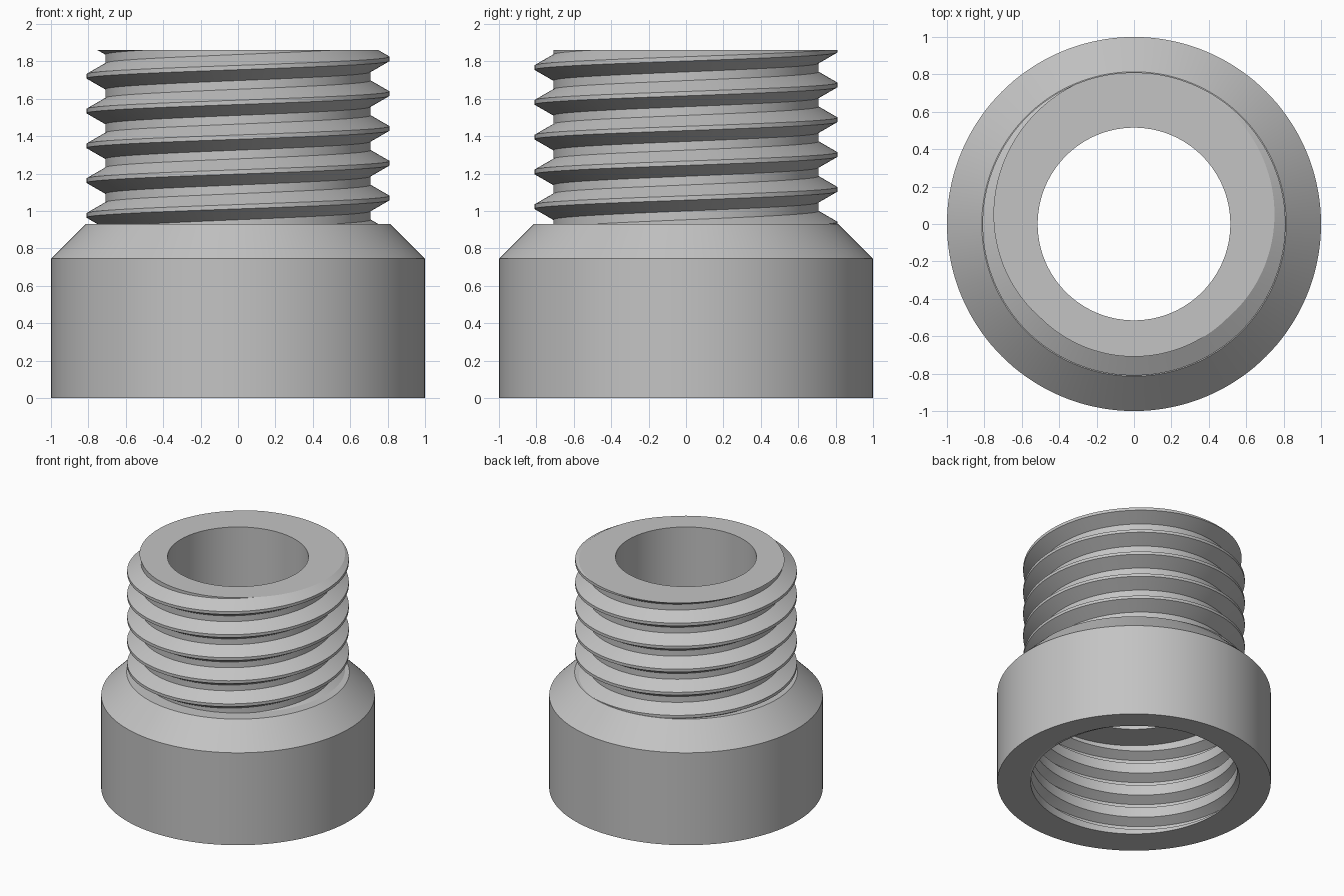
import bpy, bmesh, math

cube = bpy.data.objects.get("Cube")
if cube:
    bpy.data.objects.remove(cube, do_unlink=True)

SEGMENTS = 144
PITCH = 0.186
HEIGHT = 1.86
SHOULDER = HEIGHT / 2
SOCKET_DEPTH = 4 * PITCH
BORE = 0.515


def thread_column(theta, start, z0, z1, crest, root, flat, flank):
    """Radius and height points of a right-hand thread at one angle.
    start is the angle where the ridge is centred on z = z0."""
    rise = z0 + PITCH * (theta - start) / math.tau

    def radius(z):
        d = abs(((z - rise) / PITCH + 0.5) % 1 - 0.5) * PITCH
        t = min(max((d - flat) / flank, 0), 1)
        return crest + (root - crest) * t

    turns = round((z1 - z0) / PITCH)
    points = []
    for k in range(-3, turns + 4):
        for step in (-flat - flank, -flat, flat, flat + flank):
            z = min(max(rise + k * PITCH + step, z0), z1)
            points.append((radius(z), z))
    return points


def section(theta):
    """Closed cross-section of the whole fitting at one angle."""
    outer = thread_column(theta, math.radians(90), SHOULDER, HEIGHT,
                          0.81, 0.709, PITCH / 16, PITCH * 5 / 16)
    inner = thread_column(theta, math.radians(55), 0, SOCKET_DEPTH,
                          0.825, 0.755, PITCH / 16, 0.04)
    bore = [(BORE, HEIGHT), (BORE, SOCKET_DEPTH)]
    collar = [(1, 0), (1, 0.745), (0.814, SHOULDER)]
    return outer + bore + inner[::-1] + collar


# Sweep the section around the axis, then weld the seam and clipped thread ends
bm = bmesh.new()
columns = []
for i in range(SEGMENTS + 1):
    a = math.tau * i / SEGMENTS
    columns.append([bm.verts.new((r * math.cos(a), r * math.sin(a), z))
                    for r, z in section(a)])
for left, right in zip(columns, columns[1:]):
    n = len(left)
    for j in range(n):
        k = (j + 1) % n
        bm.faces.new((left[j], right[j], right[k], left[k]))
bmesh.ops.remove_doubles(bm, verts=bm.verts, dist=0.00002)
bmesh.ops.recalc_face_normals(bm, faces=bm.faces)

mesh = bpy.data.meshes.new("threaded_adapter")
bm.to_mesh(mesh)
bm.free()
adapter = bpy.data.objects.new("threaded_adapter", mesh)
bpy.context.collection.objects.link(adapter)

# Plain grey finish
grey = bpy.data.materials.new("light_grey")
grey.use_nodes = True
colour = (0.55, 0.55, 0.55, 1)
grey.diffuse_color = colour
for node in grey.node_tree.nodes:
    if node.type == 'BSDF_PRINCIPLED':
        node.inputs["Base Color"].default_value = colour
mesh.materials.append(grey)

# Smooth round walls, crisp thread edges
for obj in bpy.context.selected_objects:
    obj.select_set(False)
adapter.select_set(True)
bpy.context.view_layer.objects.active = adapter
bpy.ops.object.shade_smooth_by_angle(angle=math.radians(25))
